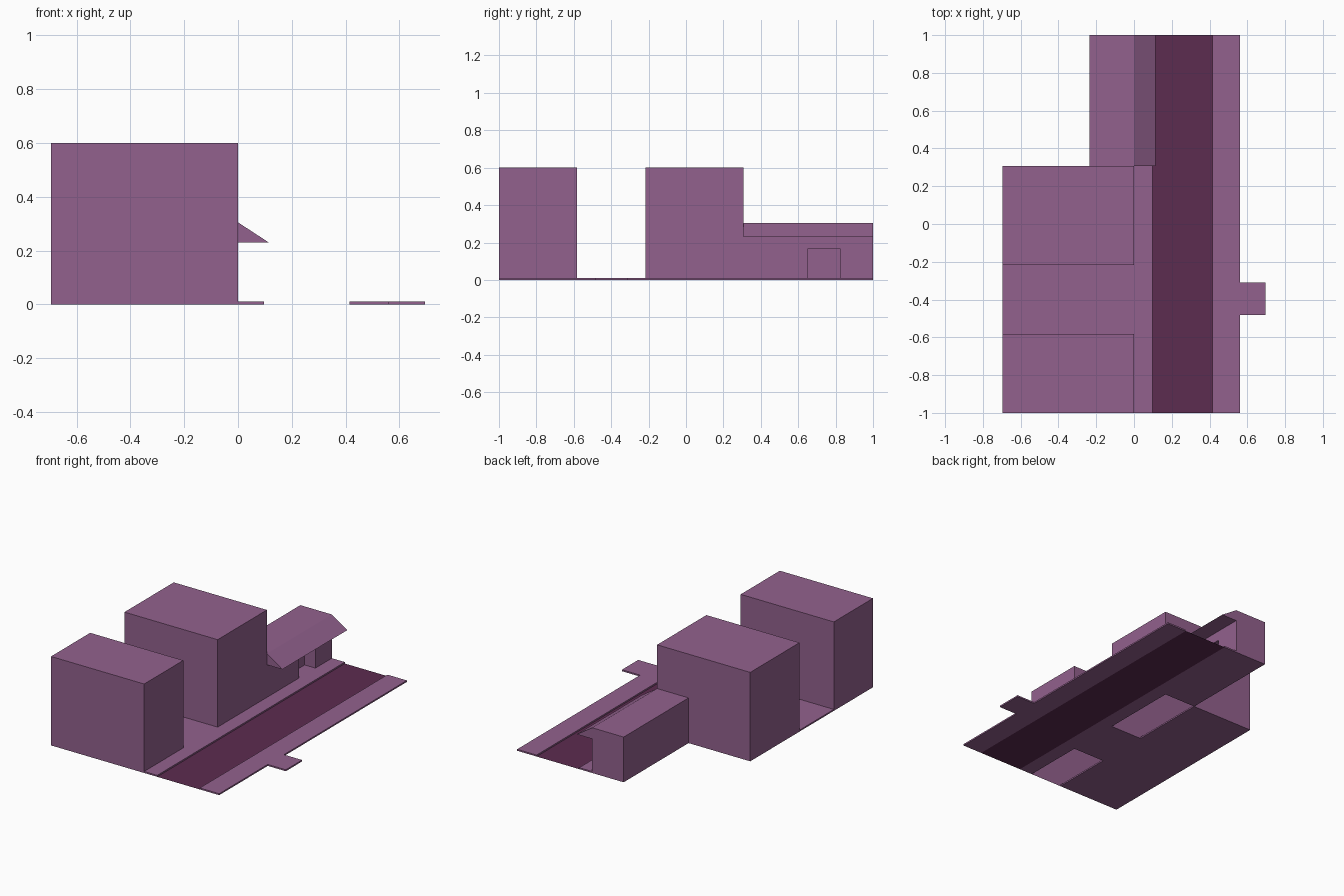
import bpy, bmesh

if "Cube" in bpy.data.objects:
    bpy.data.objects.remove(bpy.data.objects["Cube"])


def material(name, color):
    m = bpy.data.materials.new(name)
    m.diffuse_color = (*color, 1)
    m.use_nodes = True
    m.node_tree.nodes["Principled BSDF"].inputs["Base Color"].default_value = m.diffuse_color
    return m


PURPLE = material("purple", (0.29, 0.12, 0.27))
ASPHALT = material("asphalt", (0.107, 0.025, 0.08))


def prism(name, outline, offset, mat=PURPLE, open_bottom=False):
    """Extrude a flat outline of 3D points along offset."""
    bm = bmesh.new()
    base = bm.faces.new([bm.verts.new(p) for p in outline])
    if any(offset):
        ext = bmesh.ops.extrude_face_region(bm, geom=[base], use_keep_orig=True)
        moved = [v for v in ext["geom"] if isinstance(v, bmesh.types.BMVert)]
        bmesh.ops.translate(bm, verts=moved, vec=offset)
        bmesh.ops.recalc_face_normals(bm, faces=bm.faces)
    if open_bottom:
        bmesh.ops.delete(bm, geom=[base], context="FACES_ONLY")
    me = bpy.data.meshes.new(name)
    bm.to_mesh(me)
    bm.free()
    me.materials.append(mat)
    ob = bpy.data.objects.new(name, me)
    bpy.context.collection.objects.link(ob)
    return ob


def box(name, x, y, z, **kw):
    outline = [(x[0], y[0], z[0]), (x[1], y[0], z[0]),
               (x[1], y[1], z[0]), (x[0], y[1], z[0])]
    return prism(name, outline, (0, 0, z[1] - z[0]), **kw)


BACK, MID, KERB = -0.695, -0.235, 0.01

# Road surface
box("road", (0.097, 0.415), (-1, 1), (0, 0), mat=ASPHALT)

# Pavement slabs on the building side
box("left_pavement", (0, 0.097), (-1, 1), (0, KERB))
box("rear_lot", (BACK, MID), (-1, 0.308), (0, KERB))
box("alley", (MID, 0), (-0.583, -0.217), (0, KERB))

# Far pavement with its side stub
pavement = [(0.415, -1), (0.56, -1), (0.56, -0.483), (0.695, -0.483),
            (0.695, -0.31), (0.56, -0.31), (0.56, 1), (0.415, 1)]
prism("right_pavement", [(x, y, 0) for x, y in pavement], (0, 0, KERB))

# Tall buildings, open underneath
box("front_building", (BACK, 0), (-1, -0.583), (0, 0.6), open_bottom=True)
box("middle_building", (BACK, 0), (-0.217, 0.308), (0, 0.6), open_bottom=True)

# Low shop with a recessed doorway
shop = box("low_shop", (MID, 0), (0.308, 1), (0, 0.305))
cutter = box("doorway_cutter", (-0.08, 0.05), (0.65, 0.825), (KERB, 0.165))
cutter.hide_render = True
cut = shop.modifiers.new("doorway", "BOOLEAN")
cut.object, cut.operation, cut.solver = cutter, "DIFFERENCE", "EXACT"
bpy.context.view_layer.objects.active = shop
bpy.ops.object.modifier_apply(modifier=cut.name)
bpy.data.objects.remove(cutter)

# Sloped awning over the shop front
prism("awning", [(0, 0.308, 0.305), (0.115, 0.308, 0.23), (0, 0.308, 0.23)],
      (0, 0.692, 0))
